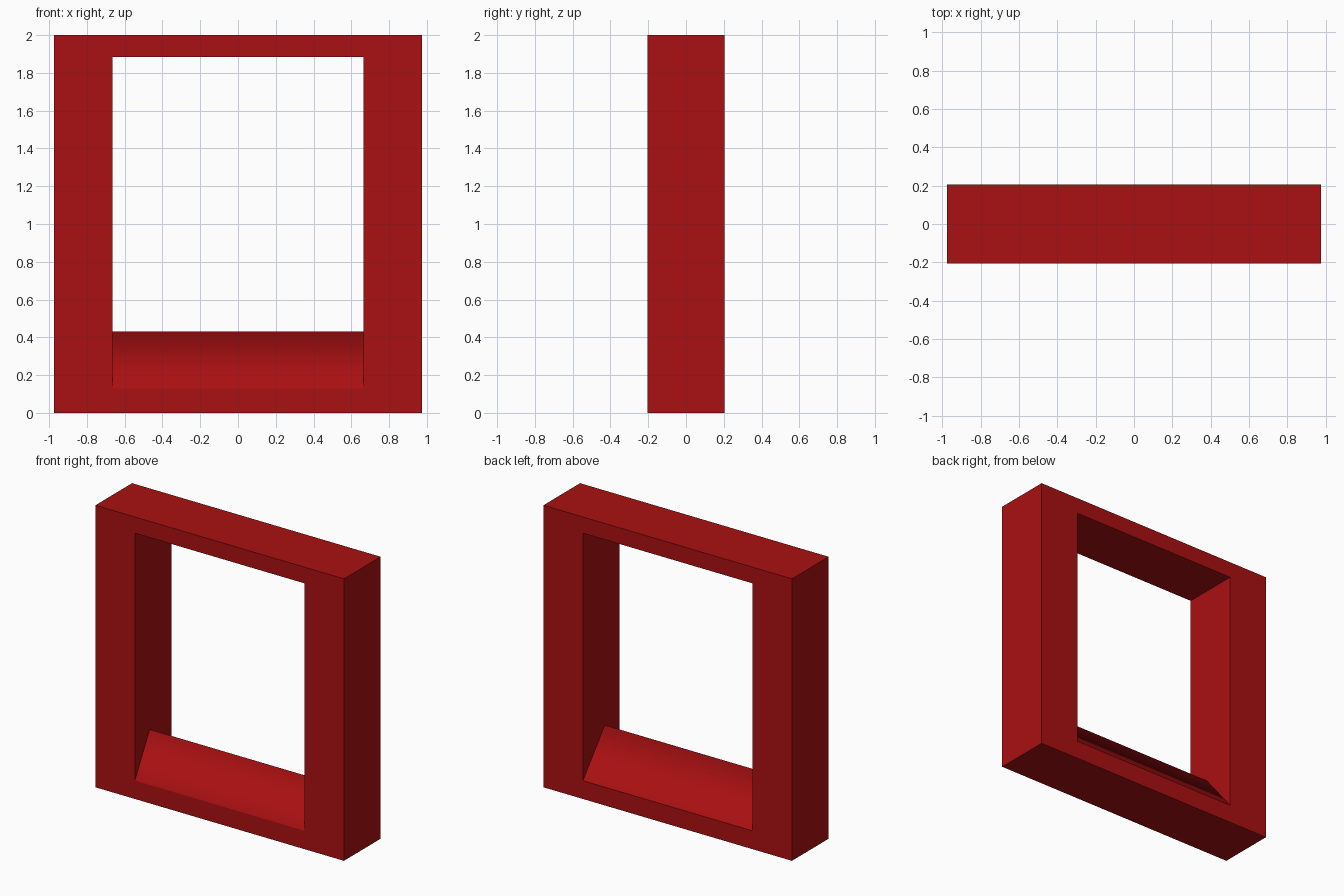
import bpy
import bmesh

cube = bpy.data.objects.get("Cube")
if cube:
    bpy.data.objects.remove(cube, do_unlink=True)

HALF_W, HALF_D, HEIGHT = 0.975, 0.205, 2.0
OPEN_W, OPEN_LOW, OPEN_TOP = 0.665, 0.13, 1.885
RIDGE_Y, RIDGE_Z = -0.04, 0.43

red = bpy.data.materials.new("deep red")
red.use_nodes = True
red.diffuse_color = (0.4, 0.005, 0.006, 1)
red.node_tree.nodes["Principled BSDF"].inputs["Base Color"].default_value = red.diffuse_color


def finish(bm, name):
    bmesh.ops.recalc_face_normals(bm, faces=bm.faces)
    mesh = bpy.data.meshes.new(name)
    bm.to_mesh(mesh)
    bm.free()
    mesh.materials.append(red)
    obj = bpy.data.objects.new(name, mesh)
    bpy.context.collection.objects.link(obj)
    return obj


def rectangle(half_w, low, top):
    return [(-half_w, low), (half_w, low), (half_w, top), (-half_w, top)]


# Rectangular frame: outer and inner loops, front and back, joined by quads
bm = bmesh.new()
loops = [[bm.verts.new((x, y, z)) for x, z in rect]
         for rect, y in ((rectangle(HALF_W, 0, HEIGHT), -HALF_D),
                         (rectangle(OPEN_W, OPEN_LOW, OPEN_TOP), -HALF_D),
                         (rectangle(OPEN_W, OPEN_LOW, OPEN_TOP), HALF_D),
                         (rectangle(HALF_W, 0, HEIGHT), HALF_D))]
for a, b in zip(loops, loops[1:] + loops[:1]):
    for i in range(4):
        j = (i + 1) % 4
        bm.faces.new((a[i], a[j], b[j], b[i]))
finish(bm, "frame")

# Ridged sill: triangular prism with shading softened across the ridge only
bm = bmesh.new()
profile = [(-HALF_D, OPEN_LOW), (RIDGE_Y, RIDGE_Z), (HALF_D, OPEN_LOW)]
left, right = [[bm.verts.new((x, y, z)) for y, z in profile] for x in (OPEN_W, -OPEN_W)]
for i in range(2):
    slope = bm.faces.new((left[i], left[i + 1], right[i + 1], right[i]))
    slope.smooth = True
for edge in bm.edges:
    edge.smooth = len(edge.link_faces) == 2
finish(bm, "sill")
